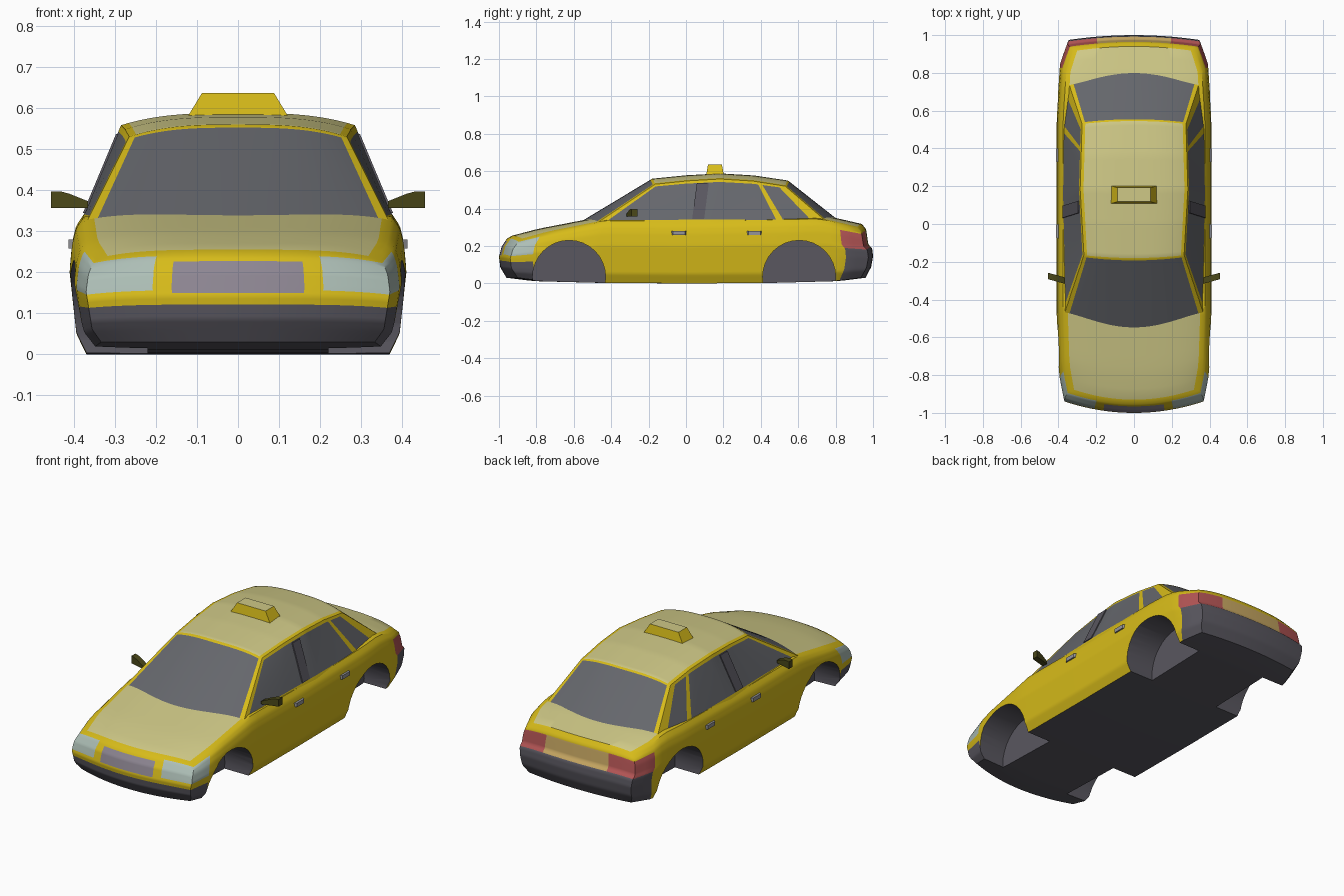
import bpy, bmesh, math

if "Cube" in bpy.data.objects:
    bpy.data.objects.remove(bpy.data.objects["Cube"])


def material(name, rgb):
    m = bpy.data.materials.new(name)
    m.diffuse_color = (*rgb, 1)
    m.use_nodes = True
    m.node_tree.nodes["Principled BSDF"].inputs["Base Color"].default_value = m.diffuse_color
    return m


NAMES = ["yellow", "cream", "glass", "dark", "grille", "lamp", "red", "tan", "olive", "metal"]
COLOURS = [(.68, .5, .01), (.62, .58, .24), (.13, .135, .15), (.10, .095, .115), (.27, .24, .29),
           (.42, .52, .47), (.45, .09, .09), (.56, .38, .12), (.07, .065, .01), (.3, .3, .32)]
MATS = {n: material(n, c) for n, c in zip(NAMES, COLOURS)}


def lin(x, pts):
    """Piecewise linear lookup in (position, value) pairs."""
    if x <= pts[0][0]:
        return pts[0][1]
    for (a, p), (b, q) in zip(pts, pts[1:]):
        if x <= b:
            return p + (q - p) * (x - a) / (b - a)
    return pts[-1][1]


def mix(a, b, t):
    return a + (b - a) * t


def shaped_box(name, n, shape, paint):
    """Gridded box: paint(u, v, w) names each face's material, shape(u, v, w) places each point."""
    bm = bmesh.new()
    bmesh.ops.create_cube(bm, size=2)
    if n > 1:
        bmesh.ops.subdivide_edges(bm, edges=bm.edges[:], cuts=n - 1, use_grid_fill=True)
    used = []
    for f in bm.faces:
        u, v, w = f.calc_center_median()
        m = paint(abs(u), v, (w + 1) / 2)
        if m not in used:
            used.append(m)
        f.material_index = used.index(m)
    for p in bm.verts:
        u, v, w = p.co
        p.co = shape(u, v, (w + 1) / 2)
    bmesh.ops.recalc_face_normals(bm, faces=bm.faces[:])
    me = bpy.data.meshes.new(name)
    bm.to_mesh(me)
    bm.free()
    for m in used:
        me.materials.append(MATS[m])
    ob = bpy.data.objects.new(name, me)
    bpy.context.collection.objects.link(ob)
    return ob


def select(ob):
    bpy.ops.object.select_all(action='DESELECT')
    ob.select_set(True)
    bpy.context.view_layer.objects.active = ob


def smooth(ob, angle):
    select(ob)
    bpy.ops.object.shade_smooth_by_angle(angle=math.radians(angle))


# Lower body: nose, sides, bonnet, boot and floor
DECK = [(-1, .255), (-.85, .292), (-.5, .355), (0, .352), (.78, .365), (.92, .335), (1, .318)]
FLOOR = [(-1, .03), (-.85, .012), (-.45, .002), (0, 0), (.45, .002), (.85, .012), (1, .03)]
WIDTH = [(-1, .37), (-.85, .398), (-.5, .41), (.6, .41), (.88, .392), (1, .35)]
SIDE = [(0, .9), (.15, .96), (.6, 1), (.8, .985), (.92, .96), (1, .915)]
NOSE = [(0, -.96), (.25, -.993), (.5, -1), (.75, -.985), (.93, -.957), (1, -.93)]
TAIL = [(0, .96), (.2, .99), (.4, 1), (.55, .995), (.62, .975), (.9, .963), (1, .94)]


def body_shape(u, v, w):
    front = lin(w, NOSE) + .06 * u * u
    rear = lin(w, TAIL) - .025 * u * u
    low = lin(v, FLOOR)
    return (u * lin(v, WIDTH) * lin(w, SIDE), mix(front, rear, (v + 1) / 2),
            mix(low, lin(v, DECK) - .02 * u ** 4, w))


def body_paint(u, v, w):
    if w < .001:
        return "dark"
    if w > .999:
        return "cream" if u < .93 else "yellow"
    if v < -.87:
        if w < .41:
            return "dark"
        if .55 < w < .95 and u > .55:
            return "lamp"
        if .53 < w < .88 and u < .44:
            return "grille"
    if v > .86:
        if w < .55:
            return "dark"
        if w < .87:
            return "red" if u > .55 else "tan"
    return "yellow"


body = shaped_box("car_body", 32, body_shape, body_paint)

# Wheel wells cut into each side
for y in (-.625, .605):
    for side in (-1, 1):
        bpy.ops.mesh.primitive_cylinder_add(vertices=32, radius=.195, depth=.3,
                                            location=(side * .37, y, .035),
                                            rotation=(0, math.pi / 2, 0))
        cutter = bpy.context.object
        cutter.name = "wheel_well_cutter"
        cutter.hide_render = True
        cutter.data.materials.append(MATS["dark"])
        select(body)
        mod = body.modifiers.new("wheel_well", 'BOOLEAN')
        mod.operation = 'DIFFERENCE'
        mod.solver = 'EXACT'
        mod.material_mode = 'TRANSFER'
        mod.object = cutter
        bpy.ops.object.modifier_apply(modifier=mod.name)
        bpy.data.objects.remove(cutter)
smooth(body, 35)

# Cabin with roof, pillars and windows
ROOF = [(-1, .56), (-.5, .578), (0, .588), (.5, .577), (1, .55)]
CABIN_LOW = [(-1, .375), (0, .388), (.6, .385), (1, .355)]
CABIN_TOP = [(-1, .265), (0, .285), (1, .275)]
BASE = .31


def cabin_shape(u, v, w):
    front = mix(-.595 + .1 * u * u, -.18 + .015 * u * u, w)
    rear = mix(.85 - .075 * u * u, .545 - .015 * u * u, w)
    top = lin(v, ROOF) - .03 * abs(u) ** 3
    return (u * mix(lin(v, CABIN_LOW), lin(v, CABIN_TOP), w),
            mix(front, rear, (v + 1) / 2), mix(BASE, top, w))


def cabin_paint(u, v, w):
    if w > .999:
        return "cream" if u < .93 else "yellow"
    if abs(v) > .999:
        return "glass" if u < .93 and w < .96 else "yellow"
    window = -.93 < v < .56 or .64 < v < .87
    return "glass" if window and .12 < w < .94 else "yellow"


smooth(shaped_box("cabin", 32, cabin_shape, cabin_paint), 30)

# Roof sign
shaped_box("roof_sign", 1,
           lambda u, v, w: (u * mix(.125, .088, w), .155 + v * mix(.048, .037, w), mix(.575, .636, w)),
           lambda u, v, w: "cream" if w > .99 else "yellow")

for side, tag in ((-1, "left"), (1, "right")):
    # Door mirror, widening outwards and swept back
    def mirror_shape(u, v, w):
        t = (u + 1) / 2
        return (side * mix(.365, .455, t), mix(-.3, -.275, t) + v * .017,
                mix(.357, mix(.373, .397, min(1, t * 1.5)), w))
    shaped_box("door_mirror_" + tag, 4, mirror_shape, lambda u, v, w: "olive")

    # Middle door pillar, lying just proud of the glass
    def pillar_shape(u, v, w):
        k = mix(.14, .92, w)
        x = mix(.388, .285, k) + .001 + u * .003
        return (side * x, mix(.065, .09, w) + v * .032, mix(BASE, .556, k))
    shaped_box("door_pillar_" + tag, 1, pillar_shape, lambda u, v, w: "dark")

    # Door handles
    for place, y in (("front", -.038), ("rear", .365)):
        shaped_box(f"{place}_door_handle_{tag}", 1,
                   lambda u, v, w: (side * (.403 + .01 * u), y + v * (.038 - .006 * u), .258 + .022 * w),
                   lambda u, v, w: "metal")
